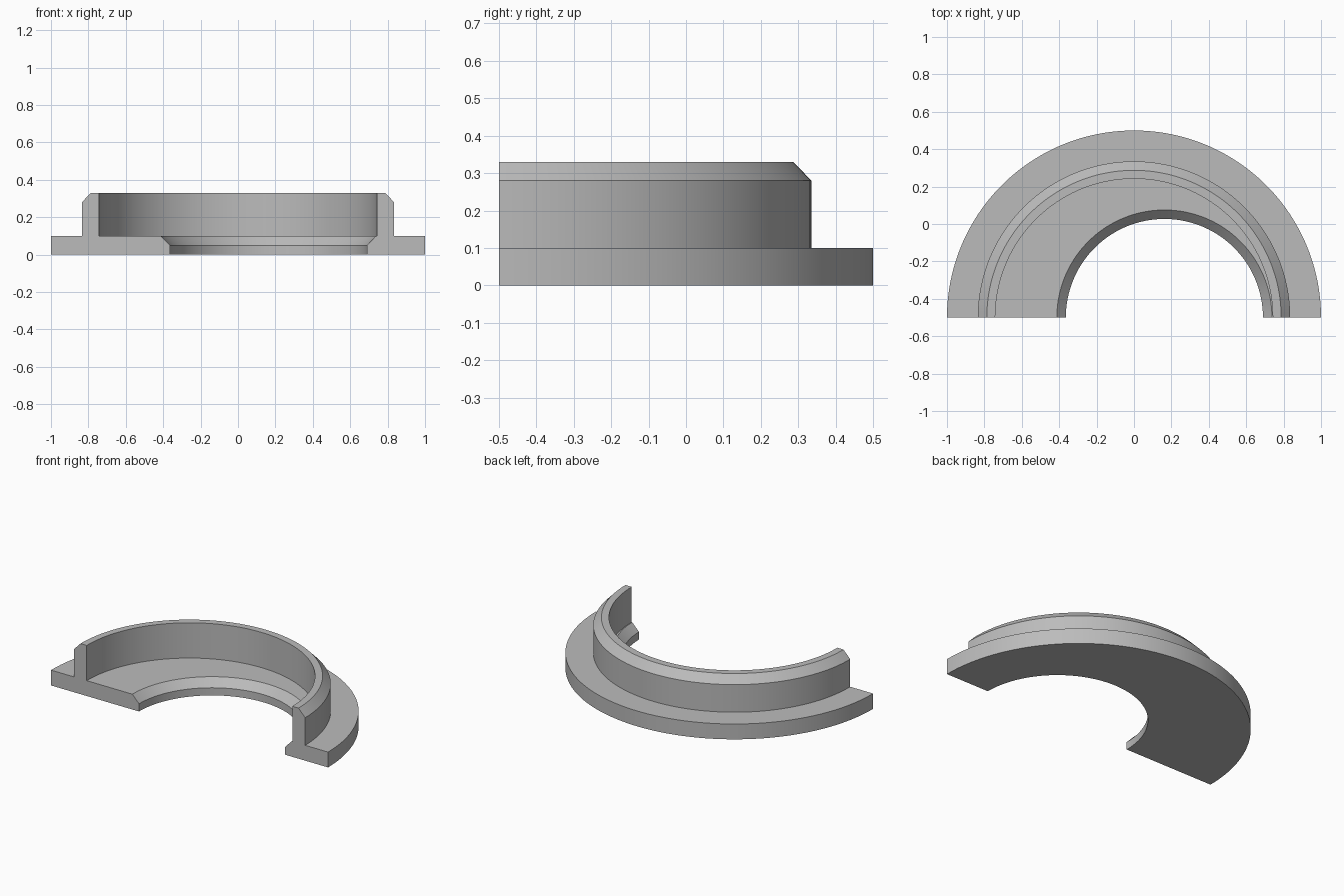
import bpy, bmesh, math

cube = bpy.data.objects.get("Cube")
if cube:
    bpy.data.objects.remove(cube, do_unlink=True)

SEGMENTS = 96
BACK_SHIFT = -0.5   # y of the cut plane, where all arcs are centred
HOLE_X = 0.1625     # the hole sits off centre

grey = bpy.data.materials.new("plain_grey")
grey.use_nodes = True
colour = (0.5, 0.5, 0.5, 1)
grey.diffuse_color = colour
grey.node_tree.nodes["Principled BSDF"].inputs["Base Color"].default_value = colour

# Closed section: (arc centre x, radius, height)
section = [
    (HOLE_X, 0.527, 0), (HOLE_X, 0.527, 0.05), (HOLE_X, 0.575, 0.1),  # bevelled hole
    (0, 0.742, 0.1), (0, 0.742, 0.33),                                # inner wall
    (0, 0.787, 0.33), (0, 0.835, 0.28), (0, 0.835, 0.1),              # chamfered outer wall
    (0, 1, 0.1), (0, 1, 0),                                           # flange rim
]


def half_sweep(name, section, material):
    """Sweep the section through half a turn and cap both cut ends."""
    bm = bmesh.new()
    arcs = []
    for cx, radius, z in section:
        angles = [math.pi * i / SEGMENTS for i in range(SEGMENTS + 1)]
        arcs.append([bm.verts.new((cx + radius * math.cos(a),
                                   BACK_SHIFT + radius * math.sin(a), z))
                     for a in angles])
    for a, b in zip(arcs, arcs[1:] + arcs[:1]):
        for i in range(SEGMENTS):
            bm.faces.new((a[i], a[i + 1], b[i + 1], b[i]))
    for end in (0, -1):
        bm.faces.new([arc[end] for arc in arcs])
    bmesh.ops.recalc_face_normals(bm, faces=bm.faces)
    mesh = bpy.data.meshes.new(name)
    bm.to_mesh(mesh)
    bm.free()
    mesh.materials.append(material)
    obj = bpy.data.objects.new(name, mesh)
    bpy.context.collection.objects.link(obj)
    return obj


ring = half_sweep("flanged_half_ring", section, grey)
bpy.ops.object.select_all(action='DESELECT')
ring.select_set(True)
bpy.context.view_layer.objects.active = ring
bpy.ops.object.shade_smooth_by_angle(angle=math.radians(30))
